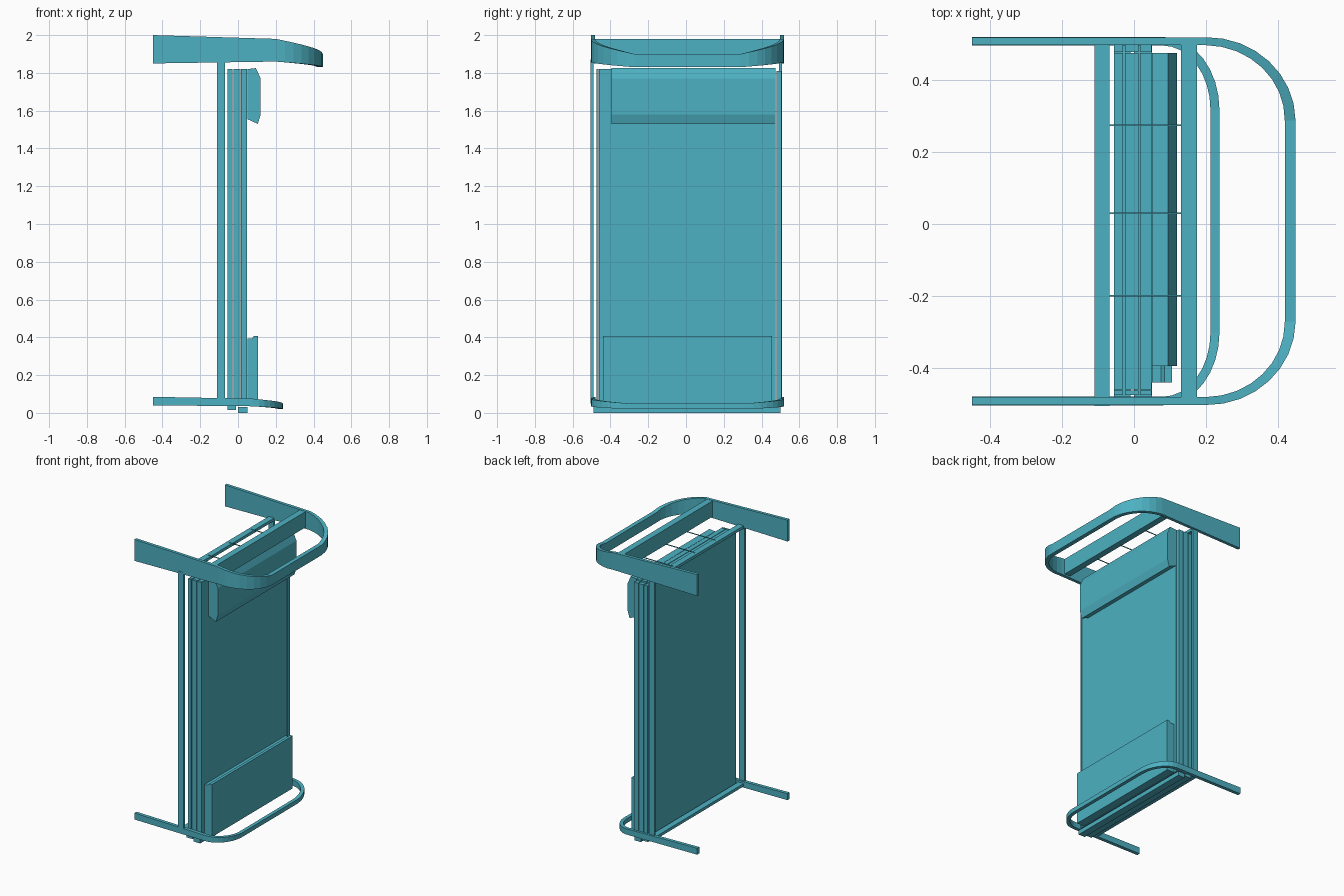
import bpy, bmesh, math
from mathutils import Vector

if "Cube" in bpy.data.objects:
    bpy.data.objects.remove(bpy.data.objects["Cube"])

teal = bpy.data.materials.new("teal")
teal.diffuse_color = (0.075, 0.44, 0.54, 1)
teal.use_nodes = True
teal.node_tree.nodes["Principled BSDF"].inputs["Base Color"].default_value = teal.diffuse_color


def finish(name, bm):
    bmesh.ops.recalc_face_normals(bm, faces=bm.faces)
    me = bpy.data.meshes.new(name)
    bm.to_mesh(me)
    bm.free()
    me.materials.append(teal)
    ob = bpy.data.objects.new(name, me)
    bpy.context.collection.objects.link(ob)
    return ob


def box(name, x, y, z):
    bm = bmesh.new()
    bmesh.ops.create_cube(bm, size=1)
    for v in bm.verts:
        v.co = Vector([(r[0] + r[1]) / 2 + c * (r[1] - r[0]) for r, c in zip((x, y, z), v.co)])
    return finish(name, bm)


def profile(name, pts, y0, y1):
    """Extrude an xz outline along y."""
    bm = bmesh.new()
    f = bm.faces.new([bm.verts.new((x, y0, z)) for x, z in pts])
    r = bmesh.ops.extrude_face_region(bm, geom=[f])
    bmesh.ops.translate(bm, vec=(0, y1 - y0, 0), verts=[g for g in r["geom"] if isinstance(g, bmesh.types.BMVert)])
    return finish(name, bm)


def rail(name, half):
    """Sweep an upright rectangle along a plan path of (x, y, z_low, z_high, width)."""
    centre = 0.008
    path = [(x, centre - y, a, b, w) for x, y, a, b, w in half]
    path += [(x, centre + y, a, b, w) for x, y, a, b, w in reversed(half)]
    bm = bmesh.new()
    rings = []
    for i, (x, y, a, b, w) in enumerate(path):
        p, q = path[max(i - 1, 0)], path[min(i + 1, len(path) - 1)]
        n = Vector((p[1] - q[1], q[0] - p[0], 0)).normalized() * (w / 2)
        c = Vector((x, y, 0))
        rings.append([bm.verts.new(c + n * s + Vector((0, 0, z)))
                      for s, z in ((-1, a), (1, a), (1, b), (-1, b))])
    for r, s in zip(rings, rings[1:]):
        for k in range(4):
            bm.faces.new((r[k], r[(k + 1) % 4], s[(k + 1) % 4], s[k]))
    bm.faces.new(rings[0])
    bm.faces.new(rings[-1])
    return finish(name, bm)


def u_path(x_arm, x_end, y_arm, y_end, start, bend, end, w0, w1, steps=8):
    """Half of a U: straight arm, then a quarter bend towards the end bar."""
    pts = [(-0.45, y_arm, *start, w0)]
    for i in range(steps + 1):
        t = i / steps
        a = t * math.pi / 2
        lo, hi = (bend[k] + (end[k] - bend[k]) * t for k in (0, 1))
        pts.append((x_arm + (x_end - x_arm) * math.sin(a),
                    y_end + (y_arm - y_end) * math.cos(a), lo, hi, w0 + (w1 - w0) * t))
    return pts


# Top and bottom U-shaped rails
rail("top_rail", u_path(0.2, 0.434, 0.5, 0.28, (1.85, 2.0), (1.86, 1.98), (1.83, 1.90), 0.022, 0.03))
rail("bottom_rail", u_path(0.08, 0.225, 0.5, 0.31, (0.04, 0.085), (0.035, 0.075), (0.02, 0.05), 0.024, 0.025))

# Header bar and bottom cross bars
box("header_bar", (0.13, 0.175), (-0.485, 0.505), (1.87, 1.98))
box("front_sill", (0.0, 0.05), (-0.49, 0.5), (0.0, 0.03))
box("back_sill", (-0.055, -0.01), (-0.49, 0.5), (0.015, 0.04))

# Rear frame
box("rear_post_left", (-0.11, -0.068), (-0.506, -0.49), (0.05, 1.87))
box("rear_post_right", (-0.11, -0.068), (0.492, 0.507), (0.05, 1.87))
box("rear_top_bar", (-0.11, -0.068), (-0.49, 0.492), (1.85, 1.87))
box("rear_bottom_bar", (-0.11, -0.068), (-0.49, 0.492), (0.045, 0.065))

# Layered main panel with edge posts
for i, (a, b) in enumerate(((-0.056, -0.03), (-0.025, 0.012), (0.016, 0.048))):
    box(f"panel_layer_{i + 1}", (a, b), (-0.46, 0.475), (0.04, 1.82))
    box(f"panel_edge_left_{i + 1}", (a, b), (-0.475, -0.463), (0.04, 1.82))
    box(f"panel_edge_right_{i + 1}", (a, b), (0.478, 0.505), (0.04, 1.81))

# Lower and upper pads on the panel
profile("lower_pad", [(0.05, 0.04), (0.105, 0.04), (0.105, 0.408), (0.085, 0.408), (0.075, 0.395), (0.05, 0.395)], -0.44, 0.455)
profile("upper_pad", [(0.05, 1.555), (0.105, 1.53), (0.12, 1.58), (0.12, 1.77), (0.095, 1.825), (0.05, 1.82)], -0.395, 0.475)

# Thin tie wires between rear frame and header
for i, y in enumerate((-0.2, 0.03, 0.275)):
    box(f"tie_wire_{i + 1}", (-0.09, 0.14), (y - 0.002, y + 0.002), (1.868, 1.873))
